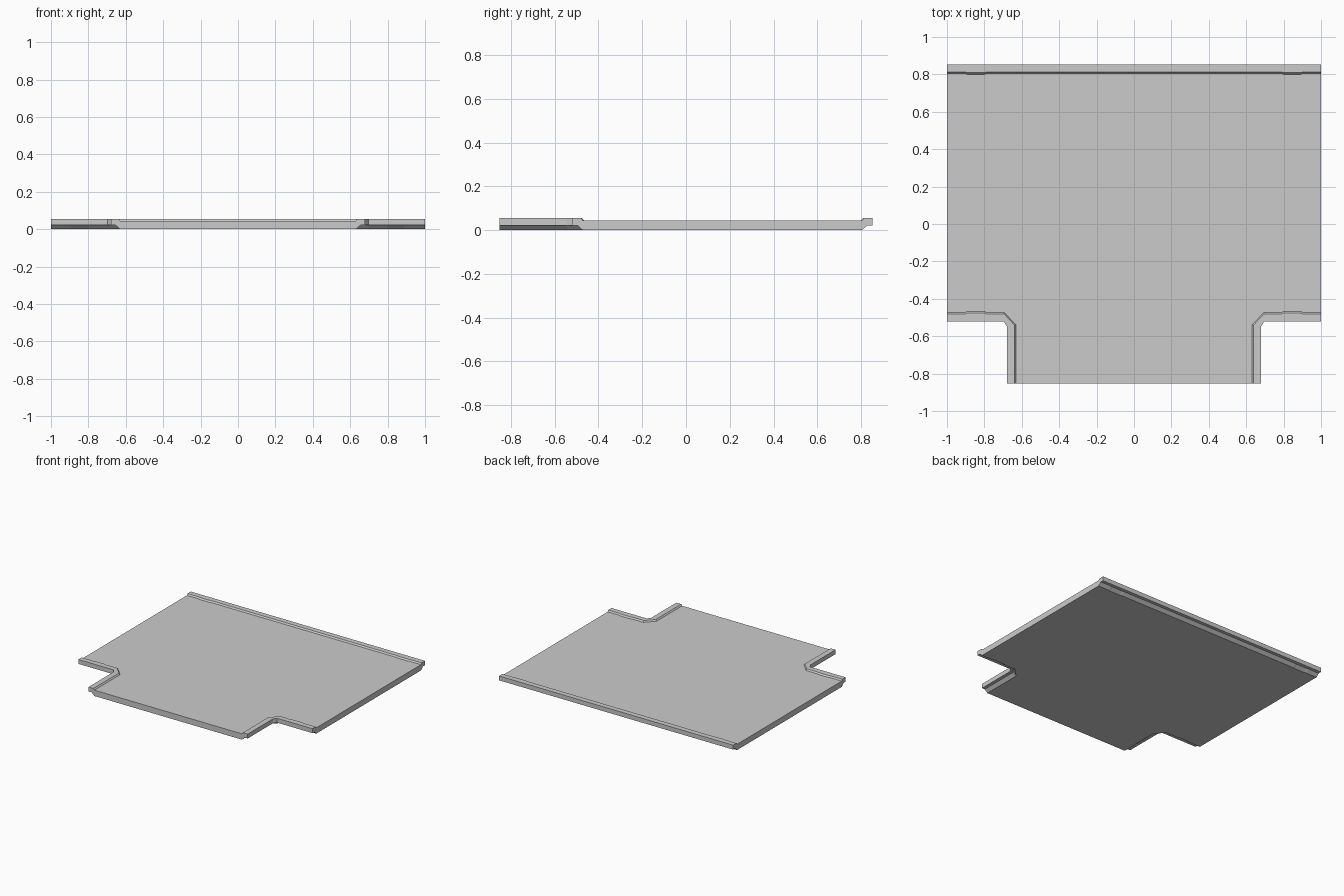
import bpy, bmesh

if "Cube" in bpy.data.objects:
    bpy.data.objects.remove(bpy.data.objects["Cube"])

# Curb cross-section: (position from inner edge 0 to outer edge 1, height)
PROFILE = [(0.0, 0.0), (0.5, 0.022), (1.0, 0.022), (1.0, 0.056), (0.17, 0.056), (0.0, 0.045)]
DEPTH = 0.853


def mirror(path):
    return [((-i[0], i[1]), (-o[0], o[1])) for i, o in reversed(path)]


# Curb paths as (inner point, outer point), with the slight jog in the inner edge
back_half = [((x, y), (x, DEPTH)) for x, y in
             [(1, 0.804), (0.9, 0.804), (0.89, 0.8), (0.8, 0.8), (0.79, 0.804)]]
back = back_half + mirror(back_half)

corner_left = [((x, y), (x, -0.52)) for x, y in
               [(-1, -0.472), (-0.9, -0.472), (-0.89, -0.467), (-0.8, -0.467), (-0.79, -0.472)]]
corner_left += [((-0.695, -0.472), (-0.697, -0.52)),
                ((-0.63, -0.54), (-0.68, -0.547)),
                ((-0.63, -DEPTH), (-0.68, -DEPTH))]
corner_right = mirror(corner_left)

bm = bmesh.new()


def sweep(path):
    rows = []
    for (ix, iy), (ox, oy) in path:
        rows.append([bm.verts.new((ix + (ox - ix) * t, iy + (oy - iy) * t, z))
                     for t, z in PROFILE])
    for a, b in zip(rows, rows[1:]):
        for k in range(len(PROFILE) - 1):
            bm.faces.new((a[k], a[k + 1], b[k + 1], b[k]))
    return rows


# Curbs along the back and around both front corners
curbs = [sweep(p) for p in (back, corner_left, corner_right)]

# Underside and road surface
for level in (0, -1):
    bm.faces.new([row[level] for rows in curbs for row in rows])

# Flat open ends between neighbouring curbs
for i in range(3):
    bm.faces.new(curbs[i][-1] + curbs[(i + 1) % 3][0][::-1])

bmesh.ops.recalc_face_normals(bm, faces=bm.faces)
mesh = bpy.data.meshes.new("junction_floor_tile")
bm.to_mesh(mesh)
bm.free()
tile = bpy.data.objects.new("junction_floor_tile", mesh)
bpy.context.collection.objects.link(tile)
